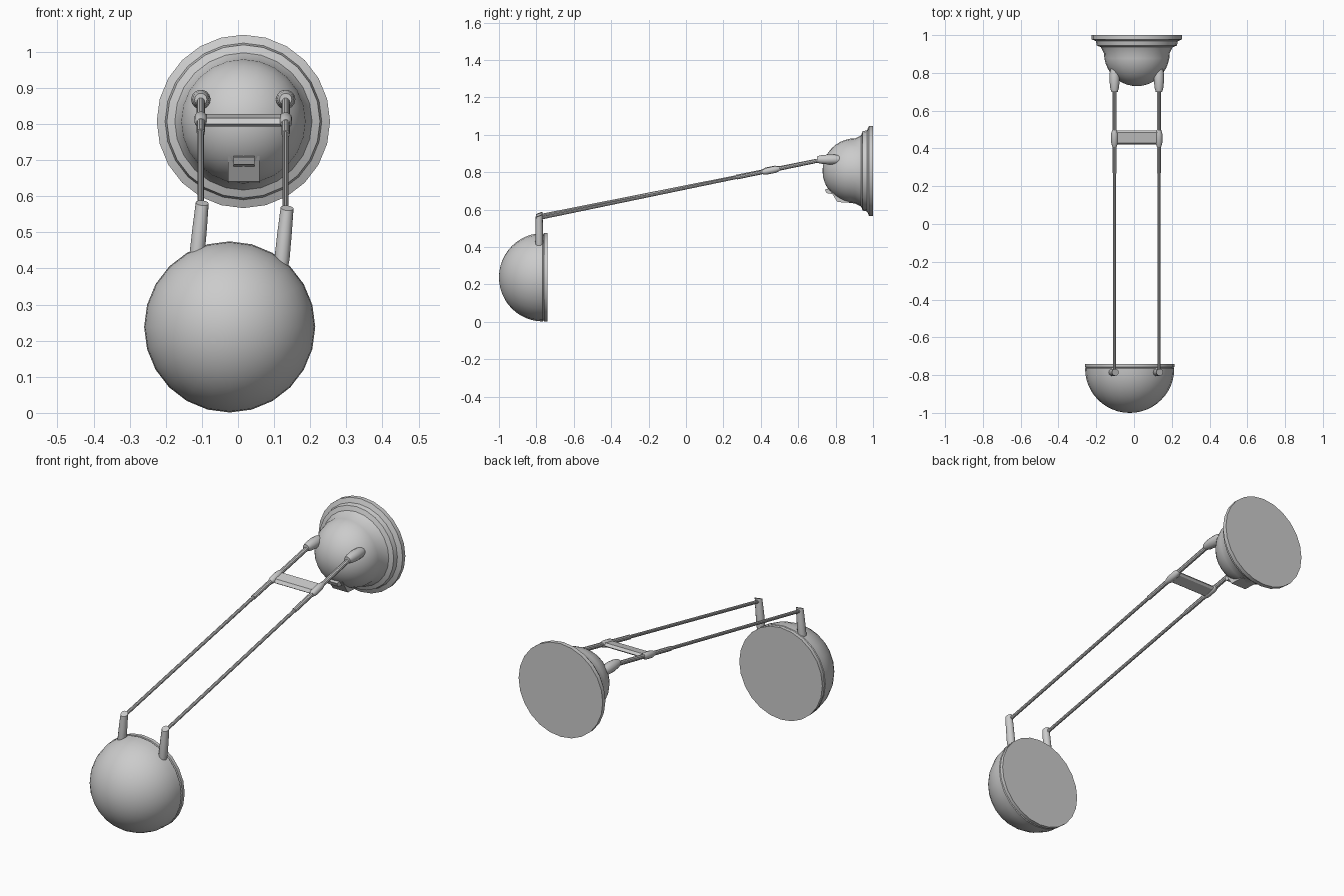
import bpy, bmesh
from math import sin, cos, pi, radians
from mathutils import Vector, Matrix

if "Cube" in bpy.data.objects:
    bpy.data.objects.remove(bpy.data.objects["Cube"])


def finish(bm, name, smooth=True):
    bmesh.ops.remove_doubles(bm, verts=bm.verts, dist=1e-5)
    bmesh.ops.recalc_face_normals(bm, faces=bm.faces)
    me = bpy.data.meshes.new(name)
    bm.to_mesh(me)
    bm.free()
    ob = bpy.data.objects.new(name, me)
    bpy.context.collection.objects.link(ob)
    if smooth:
        bpy.ops.object.select_all(action='DESELECT')
        ob.select_set(True)
        bpy.context.view_layer.objects.active = ob
        bpy.ops.object.shade_smooth_by_angle(angle=radians(35))
    return ob


def lathe(name, profile, start, axis, sides):
    """Revolve (radius, distance) points about an axis through start."""
    rot = Vector((0, 0, 1)).rotation_difference(Vector(axis).normalized()).to_matrix()
    bm = bmesh.new()
    rings = [[bm.verts.new(Vector(start) + rot @ Vector((r * cos(2 * pi * i / sides),
              r * sin(2 * pi * i / sides), h))) for i in range(sides)] if r > 0 else
             [bm.verts.new(Vector(start) + rot @ Vector((0, 0, h)))] for r, h in profile]
    for a, b in zip(rings, rings[1:]):
        for i in range(sides):
            j = (i + 1) % sides
            quad = [a[i % len(a)], a[j % len(a)], b[j % len(b)], b[i % len(b)]]
            bm.faces.new(list(dict.fromkeys(quad)))
    return finish(bm, name)


def rod(name, a, b, r, sides=10):
    d = Vector(b) - Vector(a)
    return lathe(name, [(0, 0), (r, 0), (r, d.length), (0, d.length)], a, d, sides)


def prism(name, outline, x0, x1):
    """Extrude a (y, z) outline across x."""
    bm = bmesh.new()
    f = bm.faces.new([bm.verts.new((x0, y, z)) for y, z in outline])
    ext = bmesh.ops.extrude_face_region(bm, geom=[f])['geom']
    bmesh.ops.translate(bm, vec=(x1 - x0, 0, 0),
                        verts=[v for v in ext if isinstance(v, bmesh.types.BMVert)])
    return finish(bm, name, False)


def dome(r, depth, n=10):
    """Quarter-ellipse profile from the rim to the pole, measured from the rim plane."""
    return [(r * cos(pi / 2 * i / n) if i < n else 0, depth * sin(pi / 2 * i / n)) for i in range(n + 1)]


# Round base: stepped flange and a hemispherical body
base_profile = [(0, 0), (0.24, 0), (0.24, 0.022), (0.217, 0.032), (0.212, 0.055), (0.19, 0.064)]
base_profile += [(r, h + 0.096) for r, h in dome(0.174, 0.174)]
lathe("base", base_profile, (0.015, 1, 0.807), (0, -1, 0), 24)

# Switch housing and rocker under the dome
prism("switch_housing", [(0.765, 0.711), (0.81, 0.64), (0.89, 0.637), (0.88, 0.73)], -0.027, 0.06)
prism("switch_rocker", [(0.742, 0.708), (0.752, 0.688), (0.80, 0.68), (0.79, 0.715)], -0.012, 0.045)

# Lamp head: hemispherical shade with a flat rim disc
head = (-0.023, -0.74, 0.238)
lathe("lamp_shade", [(0, 0.02), (0.230, 0.02)] + [(r, h + 0.026) for r, h in dome(0.236, 0.234, 12)],
      head, (0, -1, 0), 24)
lathe("lamp_rim", [(0, 0), (0.237, 0), (0.237, 0.018), (0.225, 0.022), (0, 0.022)], head, (0, -1, 0), 24)

# Pair of arms, each with a base joint, rod, collar and head post
for side, x, top in (("left", -0.103, 0.567), ("right", 0.132, 0.553)):
    start, end = Vector((x, -0.785, top)), Vector((x, 0.72, 0.865))
    along = (end - start).normalized()

    def at(y):
        return start + (end - start) * ((y - start.y) / (end.y - start.y))

    rod(side + "_arm_rod", start, end, 0.0085)
    rod(side + "_arm_sleeve", at(0.27), at(0.70), 0.0115)
    lathe(side + "_collar", [(0, 0), (0.012, 0), (0.018, 0.02), (0.018, 0.07), (0.012, 0.09), (0, 0.09)],
          at(0.41), along, 12)
    lathe(side + "_base_joint", [(0, 0), (0.017, 0), (0.023, 0.02), (0.027, 0.06), (0.026, 0.10),
          (0.018, 0.13), (0, 0.14)], (x, 0.70, 0.868), (0, 1, 0), 14)
    post = lathe(side + "_head_post", [(0, 0), (0.018, 0), (0.021, 0.03), (0.02, 0.10), (0.018, 0.17), (0, 0.17)],
                 (x - 0.013, -0.785, top - 0.155), (0.1, 0, 1), 12)
    # Slant the post top towards the arm
    for v in post.data.vertices:
        if v.co.z > top - 0.03:
            v.co.z += (v.co.y + 0.785) * 0.4

# Flat cross bar joining the arms
prism("cross_bar", [(0.42, 0.800), (0.43, 0.793), (0.485, 0.806), (0.495, 0.815),
                    (0.485, 0.827), (0.43, 0.816)], -0.10, 0.13)
